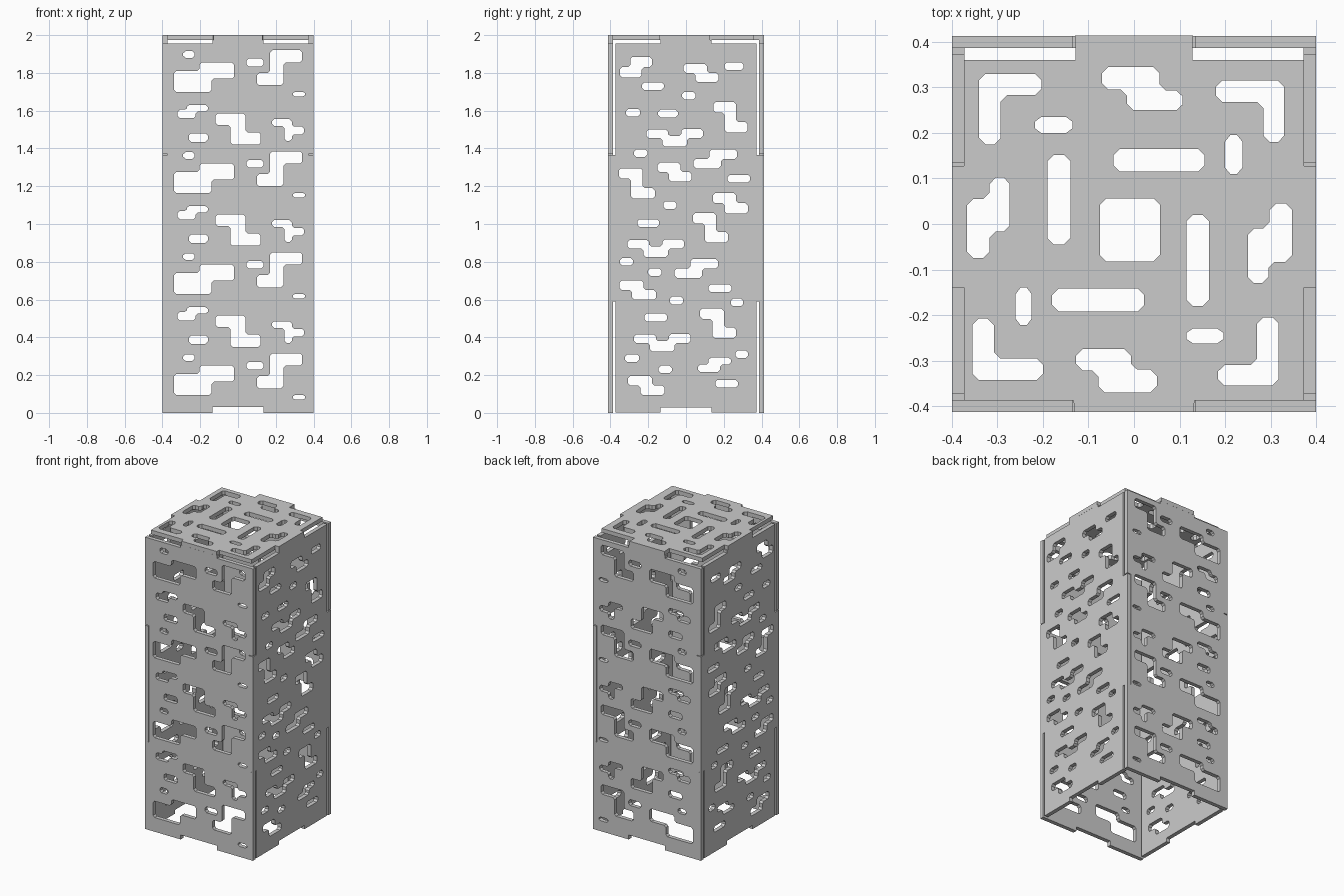
import bpy, bmesh
from math import radians
from mathutils import Vector

T = 0.027            # sheet thickness


def steps(*v):
    """Right-angled outline from alternating x, y coordinates."""
    xs, ys = v[0::2], v[1::2]
    pts = []
    for i in range(len(xs)):
        pts += [(xs[i], ys[i]), (xs[(i + 1) % len(xs)], ys[i])]
    return pts


def bar(cx, cy, w, h=0.04):
    return steps(cx - w / 2, cy - h / 2, cx + w / 2, cy + h / 2)


def zed(cx, cy, w, h, d):
    """Two offset bars joined by a stem; d = 1 falls to the right, -1 rises."""
    t, o = min(0.055, h / 2), 0.03
    pts = [(-w/2, h/2), (o, h/2), (o, t - h/2), (w/2, t - h/2),
           (w/2, -h/2), (-o, -h/2), (-o, h/2 - t), (-w/2, h/2 - t)]
    return [(cx + d * x, cy + y) for x, y in pts]


def dip(cx, cy):
    """Three-bar hole with a lowered middle."""
    pts = [(-.15, .045), (-.035, .045), (-.035, 0.01), (.035, .01), (.035, .048), (.15, .048),
           (.15, 0), (.065, 0), (.065, -.045), (-.065, -.045), (-.065, 0), (-.15, 0)]
    return [(cx + x, cy + y) for x, y in pts]


def chamfer(pts, c):
    out = []
    for i, p in enumerate(pts):
        p = Vector(p)
        for q in (Vector(pts[i - 1]), Vector(pts[(i + 1) % len(pts)])):
            e = q - p
            out.append(tuple(p + e.normalized() * min(c, e.length * 0.3)))
    return out


def mirrored(half):
    return half + [(-x, y) for x, y in reversed(half)]


def panel(name, outline, holes, loc, rot, c=0.012):
    """Flat sheet with chamfered cut-outs, as a clean closed mesh."""
    cu = bpy.data.curves.new(name, 'CURVE')
    cu.dimensions, cu.fill_mode, cu.extrude = '2D', 'BOTH', T / 2
    for pts in [outline] + [chamfer(h, c) for h in holes]:
        s = cu.splines.new('POLY')
        s.points.add(len(pts) - 1)
        for p, co in zip(s.points, pts):
            p.co = (co[0], co[1], 0, 1)
        s.use_cyclic_u, s.use_smooth = True, False
    tmp = bpy.data.objects.new(name + "_profile", cu)
    bpy.context.collection.objects.link(tmp)
    dg = bpy.context.evaluated_depsgraph_get()
    me = bpy.data.meshes.new_from_object(tmp.evaluated_get(dg))
    bpy.data.objects.remove(tmp)
    bm = bmesh.new()
    bm.from_mesh(me)
    bmesh.ops.remove_doubles(bm, verts=bm.verts, dist=1e-5)
    bmesh.ops.recalc_face_normals(bm, faces=bm.faces)
    for f in bm.faces:
        f.smooth = False
    bm.to_mesh(me)
    bm.free()
    ob = bpy.data.objects.new(name, me)
    bpy.context.collection.objects.link(ob)
    ob.location, ob.rotation_euler = loc, [radians(a) for a in rot]


# Front and back: one hole group repeated down the panel
group = [
    steps(-.29, 1.88, -.23, 1.915),
    steps(.045, 1.835, .135, 1.875),
    steps(.29, 1.675, .355, 1.70),
    steps(-.26, 1.435, -.16, 1.48),
    steps(-.34, 1.70, -.14, 1.77, -.02, 1.855, -.205, 1.81),
    steps(.10, 1.735, .24, 1.855, .34, 1.92, .17, 1.80),
    steps(-.32, 1.56, -.225, 1.595, -.16, 1.63, -.27, 1.605),
    steps(-.04, 1.42, .12, 1.485, .04, 1.585, -.12, 1.525),
    steps(.245, 1.44, .285, 1.475, .35, 1.515, .285, 1.555, .18, 1.52),
]
front_holes = []
for k in range(4):
    for g in group:
        h = [(x, z - 0.535 * k) for x, z in g]
        if min(z for _, z in h) > 0.03:
            front_holes.append(h)
front_outline = mirrored([
    (.135, .03), (.135, 0), (.4, 0), (.4, .59), (.372, .59), (.372, 1.37),
    (.4, 1.37), (.4, 1.955), (.135, 1.955), (.135, 1.973)])
for name, y in (("front_panel", -.4), ("back_panel", .4)):
    panel(name, front_outline, front_holes, (0, y, 0), (90, 0, 0))

# Left and right: scattered bars, offset bars and dips
side_holes = [bar(*b) for b in (
    (.255, 1.835, .10), (-.175, 1.73, .115), (.015, 1.68, .07), (-.28, 1.59, .075),
    (-.095, 1.585, .105), (-.24, 1.375, .07), (.28, 1.24, .12), (-.085, 1.10, .07),
    (-.2, 1.005, .115), (-.315, .80, .07), (-.165, .745, .07), (.18, .66, .12),
    (-.05, .595, .07), (.27, .585, .065), (-.16, .505, .12), (-.285, .29, .075),
    (.295, .31, .065), (-.11, .23, .07), (.215, .155, .12))]
side_holes += [zed(*z) for z in (
    (-.265, 1.83, .17, .11, -1), (.08, 1.80, .185, .095, 1), (.235, 1.565, .18, .16, 1),
    (.155, 1.345, .23, .10, -1), (-.06, 1.275, .18, .10, 1), (-.26, 1.215, .19, .16, 1),
    (.235, 1.11, .185, .11, 1), (.13, .98, .185, .155, 1), (.055, .765, .23, .10, -1),
    (-.255, .65, .195, .10, 1), (.17, .475, .19, .155, 1), (.15, .255, .175, .075, -1),
    (-.21, .145, .195, .10, 1))]
side_holes += [dip(*d) for d in ((-.06, 1.455), (-.16, .87), (-.125, .37))]
side_outline = mirrored([
    (.135, .028), (.135, .003), (.373, .003), (.373, .59), (.413, .59), (.413, 1.365),
    (.373, 1.365), (.373, 1.955), (.135, 1.955), (.135, 1.973)])
for name, x in (("left_panel", -.386), ("right_panel", .386)):
    panel(name, side_outline, side_holes, (x, 0, 0), (90, 0, 90))

# Top: tabbed plate with a pinwheel of slots
top_holes = [steps(*r) for r in (
    (-.218, .20, -.135, .235), (-.19, -.045, -.14, .152), (-.045, .115, .155, .165),
    (.20, .11, .238, .195), (-.075, -.082, .057, .056), (.115, -.18, .165, .02),
    (-.18, -.192, .022, -.142), (-.26, -.222, -.225, -.14), (.115, -.262, .197, -.23))]
top_holes += [steps(*r) for r in (
    (-.34, .175, -.293, .283, -.203, .33), (.285, .18, .33, .315, .18, .268),
    (-.355, -.343, -.2, -.295, -.308, -.208), (.185, -.355, .318, -.205, .27, -.31),
    (-.015, .25, .107, .293, .056, .345, -.07, .295),
    (-.078, -.37, .05, -.32, -.007, -.275, -.127, -.322),
    (-.367, -.075, -.318, -.017, -.273, .102, -.317, .055),
    (.25, -.13, .295, -.083, .347, .045, .298, -.01))]
top_outline = mirrored([
    (.13, -.413), (.133, -.388), (.373, -.388), (.373, -.139), (.4, -.139), (.4, .127),
    (.373, .127), (.373, .36), (.128, .36), (.13, .414)])
panel("top_panel", top_outline, top_holes, (0, 0, 2 - T / 2), (0, 0, 0), 0.014)
